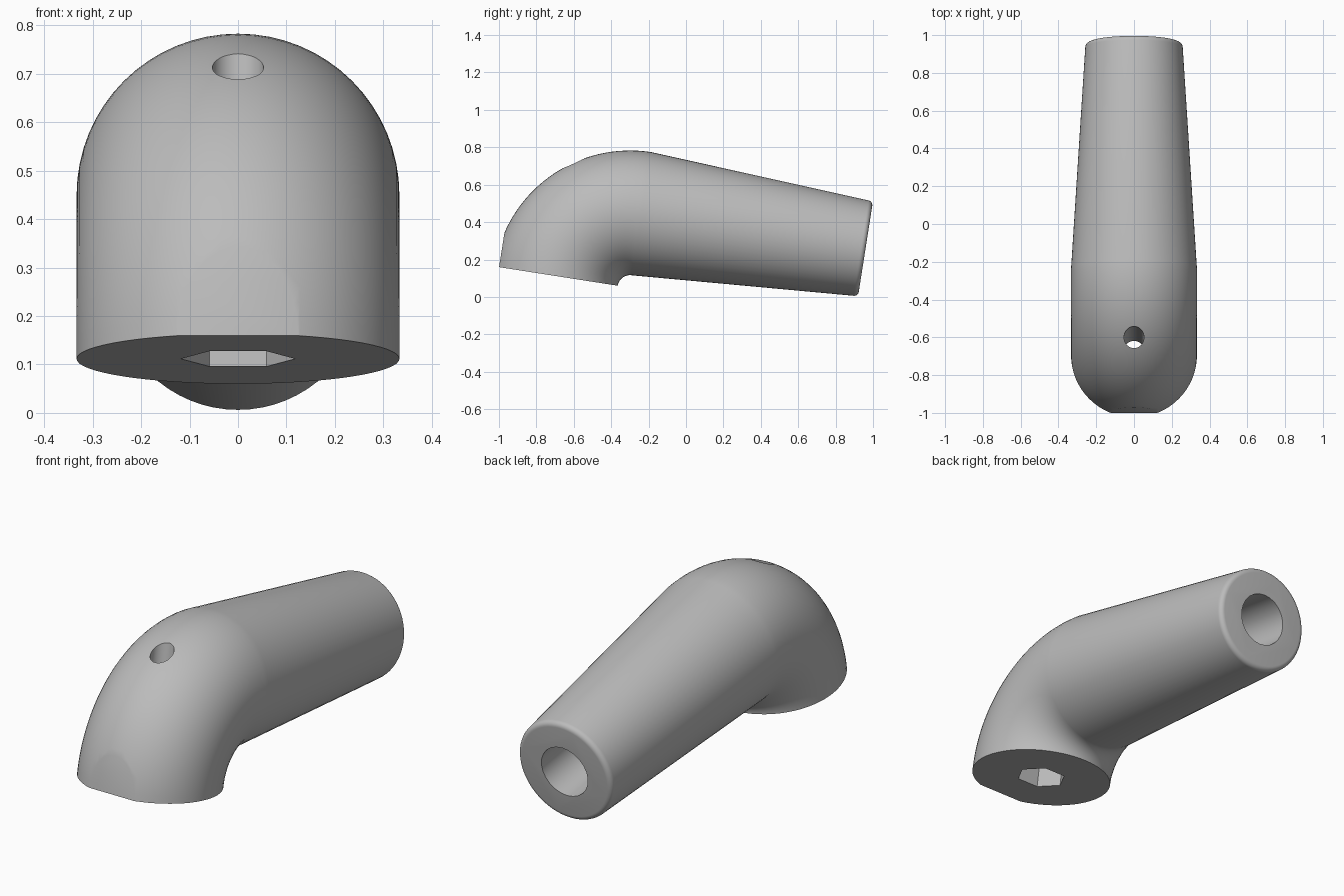
import bpy, bmesh, math
from mathutils import Matrix

cube = bpy.data.objects.get("Cube")
if cube:
    bpy.data.objects.remove(cube)

SIDES = 64
BEND = 0.4          # elbow centreline radius
TUBE = 0.3333       # elbow tube radius
TIP = 0.258         # handle radius at its far end
LENGTH = 1.2115     # handle length
FILLET = 0.025

grey = bpy.data.materials.new("plain grey")
grey.use_nodes = True
grey.diffuse_color = (0.5, 0.5, 0.5, 1)
grey.node_tree.nodes["Principled BSDF"].inputs["Base Color"].default_value = (0.5, 0.5, 0.5, 1)


def add_object(name, bm):
    bmesh.ops.recalc_face_normals(bm, faces=bm.faces)
    mesh = bpy.data.meshes.new(name)
    bm.to_mesh(mesh)
    bm.free()
    obj = bpy.data.objects.new(name, mesh)
    bpy.context.collection.objects.link(obj)
    mesh.materials.append(grey)
    return obj


def prism(name, sides, radius, depth, matrix):
    bm = bmesh.new()
    bmesh.ops.create_cone(bm, cap_ends=True, segments=sides, radius1=radius,
                          radius2=radius, depth=depth, matrix=matrix)
    return add_object(name, bm)


# Sweep stations (bend angle, offset along handle, radius): elbow, handle, rounded tip
stations = [(math.radians(90 * i / 32), 0, TUBE) for i in range(33)]
for i in range(7):
    a = math.pi / 2 * i / 6
    stations.append((math.pi / 2, LENGTH - FILLET + FILLET * math.sin(a),
                     TIP - FILLET + FILLET * math.cos(a)))

bm = bmesh.new()
rings = []
for angle, shift, radius in stations:
    ring = []
    for i in range(SIDES):
        t = math.tau * i / SIDES
        reach = BEND + radius * math.cos(t)
        ring.append(bm.verts.new((radius * math.sin(t),
                                  shift - reach * math.cos(angle),
                                  reach * math.sin(angle))))
    rings.append(ring)
for a, b in zip(rings, rings[1:]):
    for i in range(SIDES):
        j = (i + 1) % SIDES
        bm.faces.new((a[i], a[j], b[j], b[i]))
bm.faces.new(rings[0])
bm.faces.new(rings[-1])
handle = add_object("elbow_handle", bm)

# Cutters: hex socket and bolt hole through the elbow, bore in the tip, flat at the front
foot = Matrix.Translation((0, -BEND, 0))
cutters = [
    prism("hex_socket_cutter", 6, 0.118, 0.3, foot @ Matrix.Rotation(math.pi / 2, 4, "Z")),
    prism("bolt_hole_cutter", 32, 0.053, 2, foot),
    prism("bore_cutter", 24, 0.128, 1.8,
          Matrix.Translation((0, LENGTH, BEND)) @ Matrix.Rotation(math.pi / 2, 4, "X")),
]
bm = bmesh.new()
bmesh.ops.create_cube(bm, size=1, matrix=Matrix.Translation((0, -BEND - 0.309 - 0.5, 0)))
cutters.append(add_object("front_flat_cutter", bm))

bpy.ops.object.select_all(action="DESELECT")
bpy.context.view_layer.objects.active = handle
handle.select_set(True)
for cutter in cutters:
    cutter.hide_render = True
    mod = handle.modifiers.new(cutter.name, "BOOLEAN")
    mod.operation = "DIFFERENCE"
    mod.solver = "EXACT"
    mod.object = cutter
    bpy.ops.object.modifier_apply(modifier=mod.name)
    bpy.data.objects.remove(cutter)

# Tilt the whole part into its resting pose
handle.data.transform(Matrix.Translation((0, -0.299, 0.0497))
                      @ Matrix.Rotation(math.radians(-8.9), 4, "X"))
bpy.ops.object.shade_smooth_by_angle(angle=math.radians(30))
